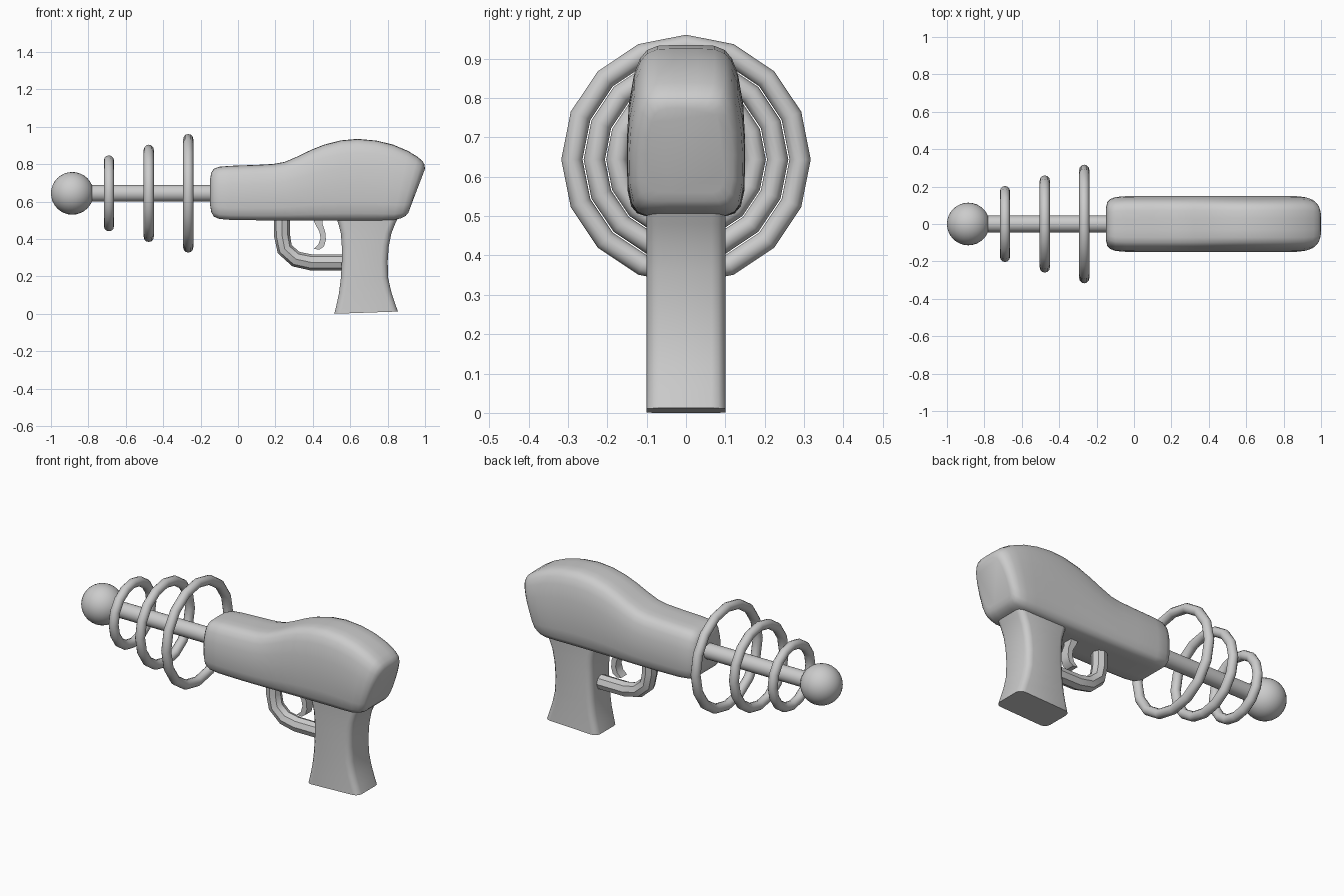
import bpy, bmesh, math

if "Cube" in bpy.data.objects:
    bpy.data.objects.remove(bpy.data.objects["Cube"])


def smooth(obj, angle=40):
    bpy.ops.object.select_all(action='DESELECT')
    obj.select_set(True)
    bpy.context.view_layer.objects.active = obj
    bpy.ops.object.shade_smooth_by_angle(angle=math.radians(angle))


def loft(name, rings, angle=40):
    """Skin a list of equal-length closed rings and cap both ends."""
    bm = bmesh.new()
    loops = [[bm.verts.new(p) for p in ring] for ring in rings]
    n = len(loops[0])
    for a, b in zip(loops, loops[1:]):
        for i in range(n):
            j = (i + 1) % n
            bm.faces.new((a[i], a[j], b[j], b[i]))
    bm.faces.new(loops[0])
    bm.faces.new(loops[-1])
    bmesh.ops.recalc_face_normals(bm, faces=bm.faces)
    mesh = bpy.data.meshes.new(name)
    bm.to_mesh(mesh)
    bm.free()
    obj = bpy.data.objects.new(name, mesh)
    bpy.context.collection.objects.link(obj)
    smooth(obj, angle)
    return obj


AXIS_Z = 0.644
ALONG_X = (0, math.pi / 2, 0)

# Muzzle ball
bpy.ops.mesh.primitive_uv_sphere_add(segments=32, ring_count=16, radius=0.114,
                                     location=(-0.886, 0, AXIS_Z), rotation=ALONG_X)
bpy.context.object.name = "muzzle_ball"
smooth(bpy.context.object)

# Barrel rod
bpy.ops.mesh.primitive_cylinder_add(vertices=24, radius=0.045, depth=0.76,
                                    location=(-0.47, 0, AXIS_Z), rotation=ALONG_X)
bpy.context.object.name = "barrel"
smooth(bpy.context.object)

# Three floating rings, growing towards the body
for i, (x, outer) in enumerate([(-0.69, 0.203), (-0.477, 0.26), (-0.266, 0.317)]):
    bpy.ops.mesh.primitive_torus_add(major_segments=16, minor_segments=12,
                                     major_radius=outer - 0.027, minor_radius=0.027,
                                     location=(x, 0, AXIS_Z), rotation=ALONG_X)
    bpy.context.object.name = f"barrel_ring_{i + 1}"
    smooth(bpy.context.object)

# Body: half section (width fraction, height fraction) swept through stations
half = [(0.35, 0), (0.68, 0), (0.83, 0.025), (0.93, 0.085), (0.99, 0.22), (1, 0.45),
        (0.97, 0.65), (0.88, 0.83), (0.78, 0.92), (0.66, 0.97), (0.48, 0.995), (0.2, 1)]
section = half + [(-y, v) for y, v in reversed(half)]
# bottom x, bottom z, top x, top z, half width
stations = [
    (-.149, .58, -.149, .72, .09), (-.143, .545, -.143, .755, .118),
    (-.13, .52, -.13, .775, .132), (-.1, .507, -.1, .786, .144),
    (-.04, .502, -.04, .791, .149), (.1, .5, .1, .796, .15),
    (.19, .5, .19, .801, .15), (.25, .5, .25, .812, .15),
    (.32, .5, .32, .842, .15), (.39, .5, .39, .876, .15),
    (.46, .5, .46, .904, .15), (.55, .5, .55, .927, .15),
    (.64, .5, .64, .935, .15), (.71, .5, .74, .926, .15),
    (.77, .5, .83, .904, .15), (.83, .502, .91, .87, .149),
    (.87, .51, .96, .839, .144), (.895, .522, .985, .818, .134),
    (.91, .538, .996, .80, .12), (.918, .56, 1.0, .775, .1)]
loft("body", [[(xb + (xt - xb) * v, y * w, zb + (zt - zb) * v) for y, v in section]
              for xb, zb, xt, zt, w in stations], 60)

# Grip: rounded rectangles stacked from foot to body (front x, rear x, front z, rear z)
levels = [(.515, .855, 0, .012), (.527, .838, .05, .06), (.54, .82, .11, .115),
          (.55, .803, .19, .19), (.555, .80, .28, .28), (.555, .806, .36, .36),
          (.55, .82, .43, .43), (.537, .84, .48, .48), (.52, .865, .53, .53)]
R, W = 0.035, 0.1
rings = []
for x0, x1, z0, z1 in levels:
    ring = []
    for k, (cx, cy) in enumerate([(x1 - R, W - R), (x0 + R, W - R),
                                  (x0 + R, R - W), (x1 - R, R - W)]):
        for s in range(4):
            a = math.pi / 2 * (k + s / 3)
            x = cx + R * math.cos(a)
            ring.append((x, cy + R * math.sin(a), z0 + (z1 - z0) * (x - x0) / (x1 - x0)))
    rings.append(ring)
loft("grip", rings)

# Trigger guard: round tube along a bent path
curve = bpy.data.curves.new("trigger_guard", 'CURVE')
curve.dimensions = '3D'
curve.bevel_depth = 0.043
curve.bevel_resolution = 2
curve.use_fill_caps = True
path = [(.234, .53), (.235, .42), (.25, .345), (.31, .292), (.39, .275), (.58, .275)]
spline = curve.splines.new('POLY')
spline.points.add(len(path) - 1)
for p, (x, z) in zip(spline.points, path):
    p.co = (x, 0, z, 1)
guard = bpy.data.objects.new("trigger_guard", curve)
bpy.context.collection.objects.link(guard)
bpy.ops.object.select_all(action='DESELECT')
guard.select_set(True)
bpy.context.view_layer.objects.active = guard
bpy.ops.object.convert(target='MESH')
smooth(bpy.context.object)

# Trigger: crescent profile with slightly narrowed sides
outline = [(.395, .52), (.415, .475), (.435, .44), (.441, .405), (.43, .37), (.405, .347),
           (.435, .343), (.46, .36), (.47, .395), (.466, .44), (.452, .48), (.45, .52)]
loft("trigger", [[(x, y, z) for x, z in outline] for y in (-0.028, 0.028)])
